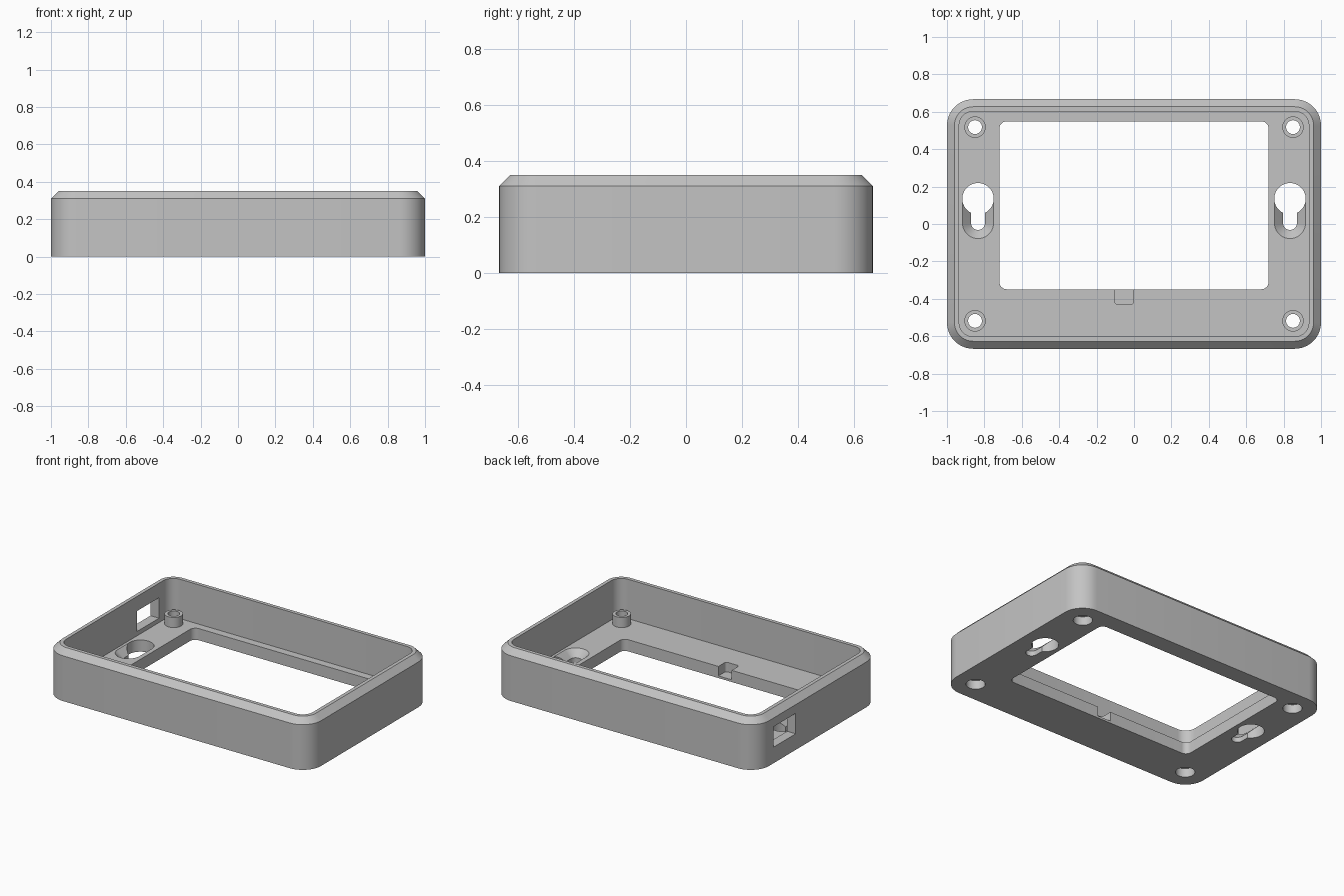
import bpy, bmesh, math

if "Cube" in bpy.data.objects:
    bpy.data.objects.remove(bpy.data.objects["Cube"], do_unlink=True)

FLOOR = 0.08
STEPS = 10

grey = bpy.data.materials.new("plain_grey")
grey.use_nodes = True
grey.diffuse_color = (0.55, 0.55, 0.55, 1)
grey.node_tree.nodes["Principled BSDF"].inputs["Base Color"].default_value = (0.55, 0.55, 0.55, 1)


def loft(name, cx, cy, sections):
    """Closed solid through rounded rectangles given as (half x, half y, radius, z)."""
    bm = bmesh.new()
    rings = []
    for hx, hy, r, z in sections:
        ring = []
        for q, (sx, sy) in enumerate([(1, 1), (-1, 1), (-1, -1), (1, -1)]):
            for i in range(STEPS + 1):
                a = (q + i / STEPS) * math.pi / 2
                ring.append(bm.verts.new((cx + sx * (hx - r) + r * math.cos(a),
                                          cy + sy * (hy - r) + r * math.sin(a), z)))
        rings.append(ring)
    for low, high in zip(rings, rings[1:]):
        for i in range(len(low)):
            j = (i + 1) % len(low)
            bm.faces.new((low[i], low[j], high[j], high[i]))
    bm.faces.new(rings[0][::-1])
    bm.faces.new(rings[-1])
    bmesh.ops.remove_doubles(bm, verts=bm.verts, dist=1e-5)
    bmesh.ops.recalc_face_normals(bm, faces=bm.faces)
    mesh = bpy.data.meshes.new(name)
    bm.to_mesh(mesh)
    bm.free()
    mesh.materials.append(grey)
    obj = bpy.data.objects.new(name, mesh)
    bpy.context.collection.objects.link(obj)
    return obj


def combine(target, tool, operation="DIFFERENCE"):
    """Apply a boolean and discard the tool solid."""
    mod = target.modifiers.new("cut", "BOOLEAN")
    mod.operation, mod.solver, mod.object = operation, "EXACT", tool
    bpy.context.view_layer.objects.active = target
    bpy.ops.object.modifier_apply(modifier=mod.name)
    bpy.data.objects.remove(tool, do_unlink=True)


def prism(cx, cy, hx, hy, r, z0, z1):
    return loft("tool", cx, cy, [(hx, hy, r, z0), (hx, hy, r, z1)])


def disc(cx, cy, r, z0, z1):
    return prism(cx, cy, r, r, r, z0, z1)


# Outer shell with chamfered rim, hollowed down to the floor
case = loft("enclosure_frame", 0, 0, [(1, 0.667, 0.14, 0), (1, 0.667, 0.14, 0.31),
                                      (0.96, 0.627, 0.10, 0.35)])
combine(case, prism(0, 0, 0.935, 0.602, 0.075, FLOOR, 0.5))

# Display window and the small pocket at its front edge
combine(case, prism(0, 0.1, 0.72, 0.449, 0.04, -0.1, 0.2))
combine(case, prism(-0.052, -0.33, 0.05, 0.1, 0.015, 0.015, 0.2))

# Corner screw posts: boss, through hole and counterbore below
for sx in (-1, 1):
    for sy in (-1, 1):
        x, y = sx * 0.85, sy * 0.518
        combine(case, disc(x, y, 0.057, 0.07, 0.15), "UNION")
        combine(case, disc(x, y, 0.037, -0.1, 0.3))
        combine(case, disc(x, y, 0.06, -0.1, 0.06))

# Keyhole hangers: entry hole, narrow slot and sloped recess
for sx in (-1, 1):
    x = sx * 0.834
    combine(case, loft("tool", x, 0.07, [(0.037, 0.102, 0.037, 0.034),
                                         (0.083, 0.148, 0.083, FLOOR),
                                         (0.083, 0.148, 0.083, 0.12)]))
    combine(case, prism(x, 0.07, 0.037, 0.102, 0.037, -0.1, 0.15))
    combine(case, disc(x, 0.135, 0.084, -0.1, 0.15))

# Cable port through the right wall
combine(case, prism(-1, 0.36, 0.075, 0.12, 0.002, 0.11, 0.25))

# Smooth the rounded corners, keep the edges crisp
bpy.ops.object.select_all(action="DESELECT")
case.select_set(True)
bpy.context.view_layer.objects.active = case
bpy.ops.object.shade_smooth_by_angle(angle=math.radians(30))
